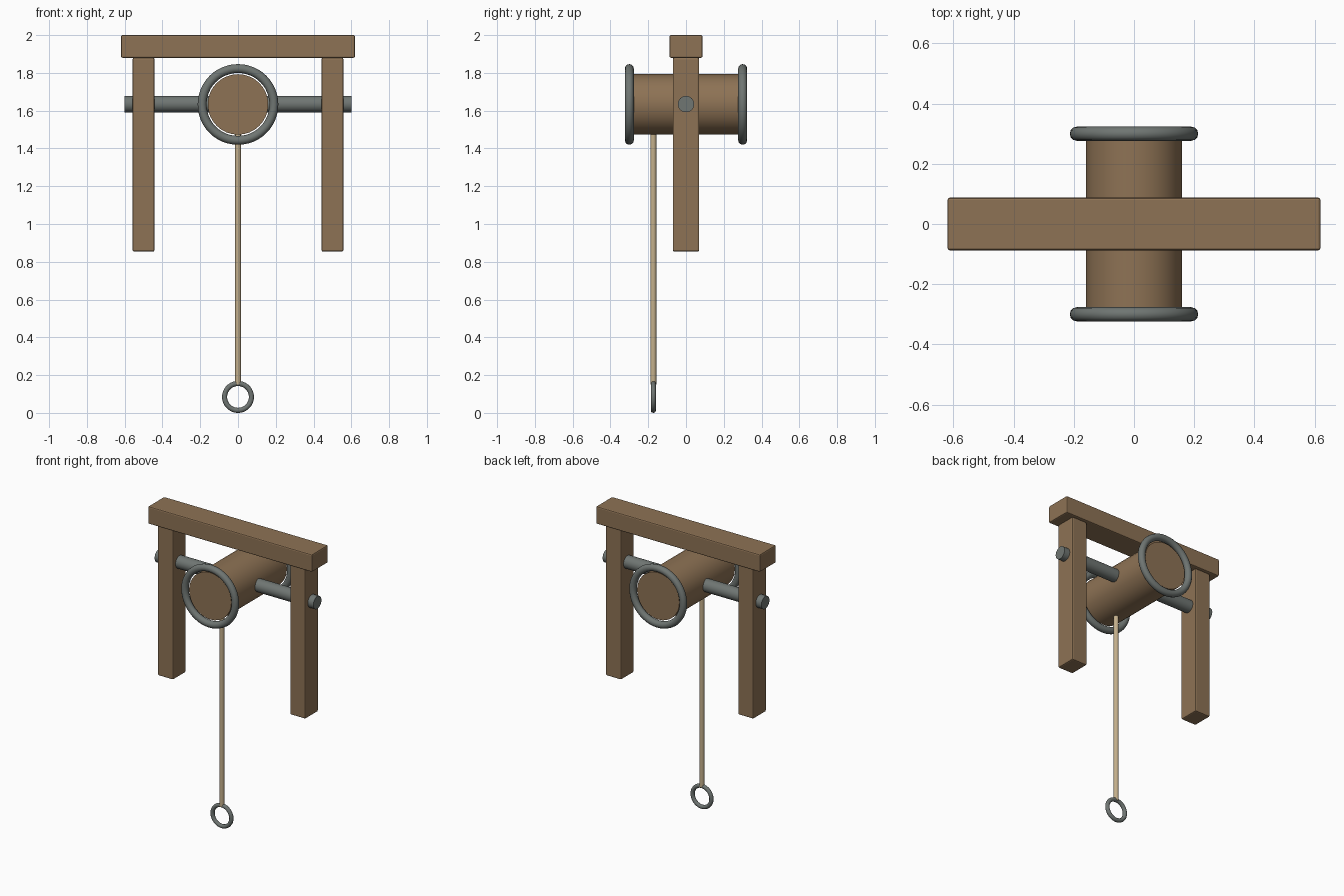
import bpy
from math import radians, pi

if "Cube" in bpy.data.objects:
    bpy.data.objects.remove(bpy.data.objects["Cube"])

def material(name, rgb):
    m = bpy.data.materials.new(name)
    m.diffuse_color = (*rgb, 1)
    m.use_nodes = True
    m.node_tree.nodes["Principled BSDF"].inputs["Base Color"].default_value = m.diffuse_color
    return m

WOOD = material("wood", (0.27, 0.17, 0.09))
IRON = material("iron", (0.16, 0.18, 0.17))
ROPE = material("rope", (0.55, 0.43, 0.26))
AXIS_Z = 1.633

def finish(name, mat, smooth=True):
    o = bpy.context.object
    o.name = name
    o.data.materials.append(mat)
    if smooth:
        bpy.ops.object.shade_smooth_by_angle(angle=radians(35))
    return o

def timber(name, loc, size):
    bpy.ops.mesh.primitive_cube_add(size=1, location=loc)
    o = finish(name, WOOD, False)
    o.scale = size
    bpy.ops.object.transform_apply(location=False, rotation=False, scale=True)
    b = o.modifiers.new("bevel", 'BEVEL')
    b.width, b.segments = 0.008, 2

def rod(name, loc, radius, length, mat, rot=(0, 0, 0), sides=32):
    bpy.ops.mesh.primitive_cylinder_add(vertices=sides, radius=radius, depth=length,
                                        location=loc, rotation=rot)
    finish(name, mat)

def ring(name, loc, major, minor):
    bpy.ops.mesh.primitive_torus_add(location=loc, rotation=(pi / 2, 0, 0),
                                     major_radius=major, minor_radius=minor,
                                     major_segments=48, minor_segments=12)
    finish(name, IRON)

# Wooden frame
timber("top_beam", (0, 0, 1.94), (1.24, 0.175, 0.12))
for side, s in (("left", -1), ("right", 1)):
    timber(side + "_post", (0.5 * s, 0, 1.367), (0.116, 0.14, 1.026))

# Axle and winding drum with iron end rims
rod("axle", (0, 0, AXIS_Z + 0.002), 0.0435, 1.2, IRON, (0, pi / 2, 0), 24)
rod("drum", (0, 0, AXIS_Z), 0.16, 0.6, WOOD, (pi / 2, 0, 0))
for side, s in (("front", -1), ("back", 1)):
    ring(side + "_drum_rim", (0, 0.3 * s, AXIS_Z), 0.19, 0.0235)

# Hanging rope and pull ring
rod("rope", (0, -0.173, 0.815), 0.016, 1.33, ROPE, sides=12)
ring("pull_ring", (0, -0.173, 0.0845), 0.071, 0.0135)
